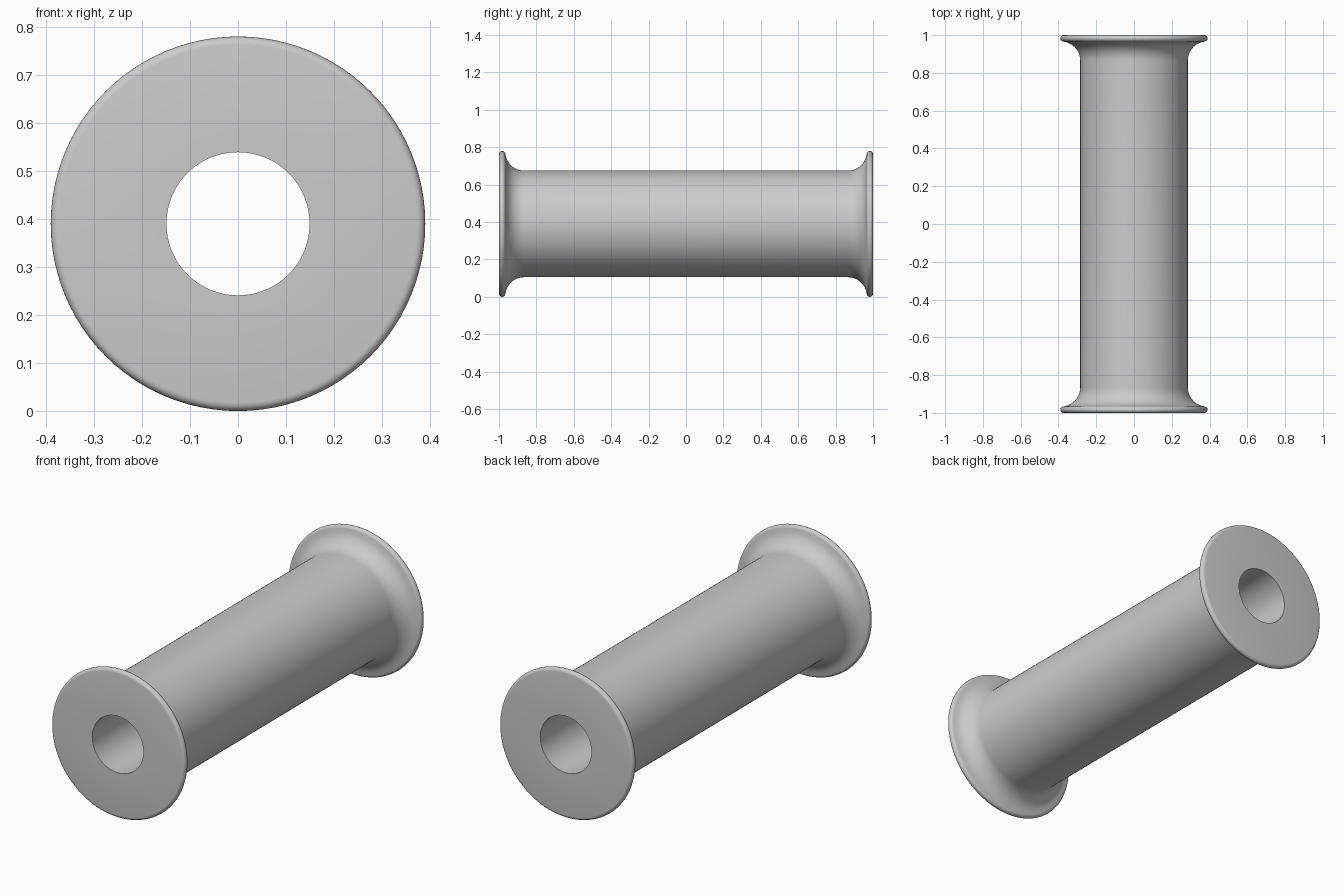
import bpy, bmesh
from math import radians, cos, sin, tau
from mathutils import Matrix

cube = bpy.data.objects.get("Cube")
if cube:
    bpy.data.objects.remove(cube)

SEGMENTS = 96
HALF, RIM, BODY, BORE = 1.0, 0.39, 0.285, 0.149
LIP = 0.017       # rounded rim radius
FILLET = 0.1      # flare radius between tube and flange

grey = bpy.data.materials.new("plain grey")
grey.use_nodes = True
colour = (0.6, 0.6, 0.6, 1)
grey.diffuse_color = colour
grey.node_tree.nodes["Principled BSDF"].inputs["Base Color"].default_value = colour


def arc(r, y, radius, start, end, steps):
    """Points (radius from axis, y) along a circular arc."""
    angles = [radians(start + (end - start) * i / steps) for i in range(steps + 1)]
    return [(r + radius * cos(a), y + radius * sin(a)) for a in angles]


# Half profile: bore edge, flat end, rounded lip, concave flare into the tube
half = [(BORE, HALF)]
half += arc(RIM - LIP, HALF - LIP, LIP, 90, -90, 10)
flare_y = HALF - 2 * LIP - FILLET
half += arc(BODY + FILLET, flare_y, FILLET, 100, 180, 12)
profile = half + [(r, -y) for r, y in reversed(half)]

# Revolve the closed profile about the y axis
bm = bmesh.new()
rings = []
for i in range(SEGMENTS):
    a = tau * i / SEGMENTS
    rings.append([bm.verts.new((r * cos(a), y, r * sin(a))) for r, y in profile])
for i, ring in enumerate(rings):
    after = rings[(i + 1) % SEGMENTS]
    for j in range(len(profile)):
        k = (j + 1) % len(profile)
        bm.faces.new((ring[j], ring[k], after[k], after[j]))
bmesh.ops.transform(bm, matrix=Matrix.Translation((0, 0, RIM)), verts=bm.verts)
bmesh.ops.recalc_face_normals(bm, faces=bm.faces)

mesh = bpy.data.meshes.new("flanged_tube")
bm.to_mesh(mesh)
bm.free()
mesh.materials.append(grey)
tube = bpy.data.objects.new("flanged_tube", mesh)
bpy.context.collection.objects.link(tube)

# Smooth shading with crisp bore edges
bpy.ops.object.select_all(action="DESELECT")
tube.select_set(True)
bpy.context.view_layer.objects.active = tube
bpy.ops.object.shade_smooth_by_angle(angle=radians(35))
